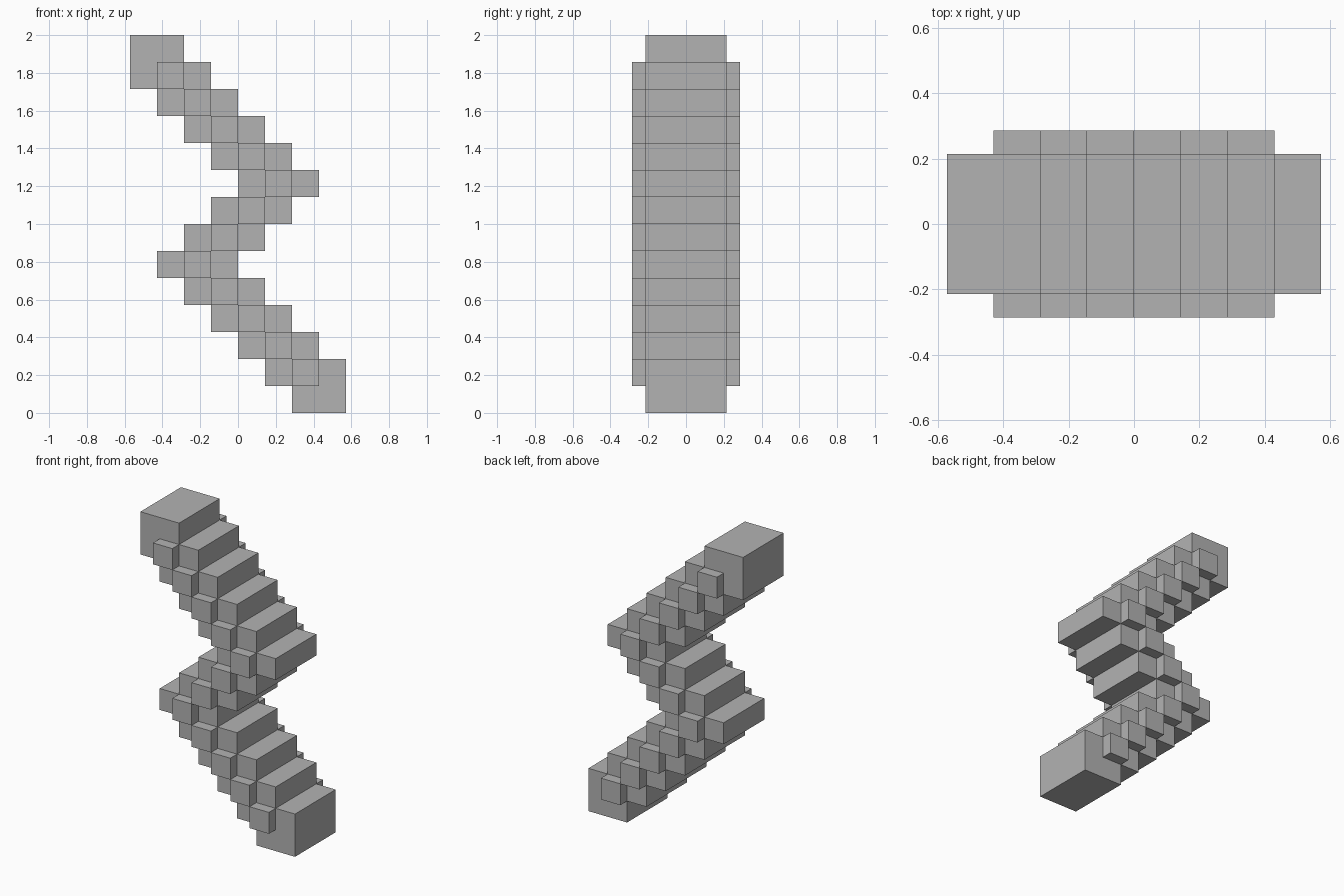
import bpy
import bmesh

if "Cube" in bpy.data.objects:
    bpy.data.objects.remove(bpy.data.objects["Cube"], do_unlink=True)

U = 1 / 7            # side of one block
LAYERS = 14          # block layers from bottom to top
HALF_BODY = 1.5 * U
HALF_STUD = 2 * U

grey = bpy.data.materials.new("plain grey")
grey.use_nodes = True
COLOUR = (0.45, 0.45, 0.45, 1)
grey.diffuse_color = COLOUR
grey.node_tree.nodes["Principled BSDF"].inputs["Base Color"].default_value = COLOUR


def extrude_outline(name, outline, half_depth):
    """Extrude an (x, z) outline, given in blocks, evenly along y."""
    bm = bmesh.new()
    verts = [bm.verts.new((x * U, -half_depth, z * U)) for x, z in outline]
    face = bm.faces.new(verts)
    result = bmesh.ops.extrude_face_region(bm, geom=[face])
    moved = [g for g in result["geom"] if isinstance(g, bmesh.types.BMVert)]
    bmesh.ops.translate(bm, verts=moved, vec=(0, 2 * half_depth, 0))
    bmesh.ops.recalc_face_normals(bm, faces=bm.faces)
    mesh = bpy.data.meshes.new(name)
    bm.to_mesh(mesh)
    bm.free()
    mesh.materials.append(grey)
    obj = bpy.data.objects.new(name, mesh)
    bpy.context.collection.objects.link(obj)
    return obj


def middle(layer):
    """Left edge of the middle block of a layer along the zigzag."""
    if layer <= 5:
        return 3 - layer
    if layer <= 8:
        return layer - 7
    return 9 - layer


# Each layer is three blocks wide, clipped at the two end blocks
spans = [(max(middle(i) - 1, -4), min(middle(i) + 2, 4)) for i in range(LAYERS)]

# Stepped zigzag body: up one edge, down the other
outline = []
for i, (left, right) in enumerate(spans):
    outline += [(left, i), (left, i + 1)]
for i, (left, right) in reversed(list(enumerate(spans))):
    outline += [(right, i + 1), (right, i)]
outline = list(dict.fromkeys(outline))
extrude_outline("zigzag_body", outline, HALF_BODY)

# Studs standing out at the front and back along the middle of the zigzag
for i in range(1, LAYERS - 1):
    x = middle(i)
    square = [(x, i), (x + 1, i), (x + 1, i + 1), (x, i + 1)]
    extrude_outline(f"middle_stud_{i}", square, HALF_STUD)
